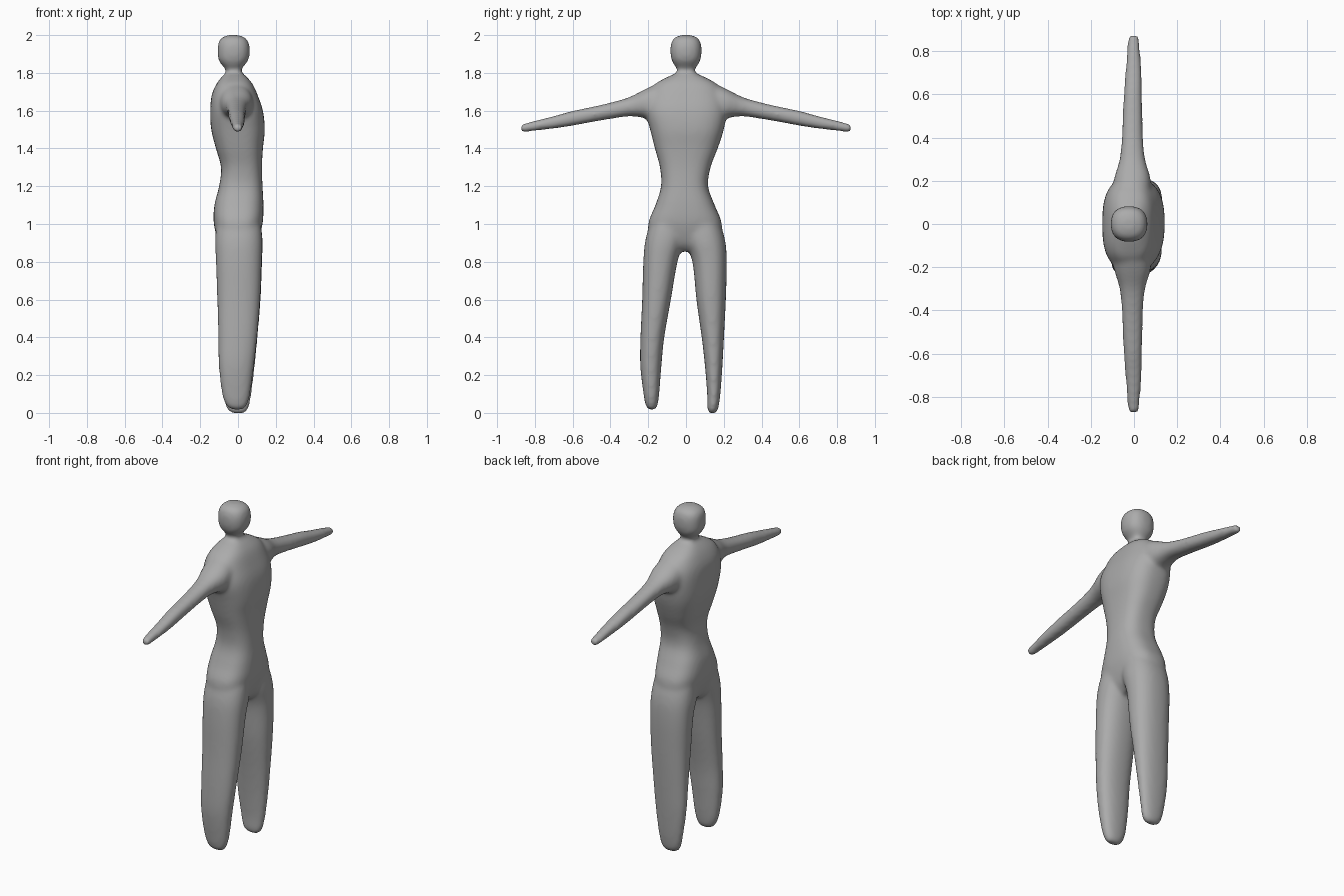
import bpy, bmesh, math

SIDES, STEPS = 40, 5
bm = bmesh.new()


def spline(a, b, c, d, t):
    return 0.5 * (2*b + (c-a)*t + (2*a-5*b+4*c-d)*t*t + (3*b-a-3*c+d)*t**3)


def loft(sections, place, power=2.0):
    """Skin rows of (position, u min, u max, v min, v max) with rounded rings."""
    n = len(sections)
    rows = []
    for i in range(n - 1):
        p = [sections[min(max(k, 0), n - 1)] for k in (i-1, i, i+1, i+2)]
        for s in range(STEPS):
            rows.append([spline(*q, s / STEPS) for q in zip(*p)])
    rows.append(sections[-1])
    rings = []
    for pos, u0, u1, v0, v1 in rows:
        ring = []
        for k in range(SIDES):
            a = 2 * math.pi * k / SIDES
            c, s = math.cos(a), math.sin(a)
            u = (u0+u1)/2 + (u1-u0)/2 * math.copysign(abs(c)**(2/power), c)
            v = (v0+v1)/2 + (v1-v0)/2 * math.copysign(abs(s)**(2/power), s)
            ring.append(bm.verts.new(place(pos, u, v)))
        rings.append(ring)
    faces = [bm.faces.new(rings[0]), bm.faces.new(rings[-1])]
    for r0, r1 in zip(rings, rings[1:]):
        for k in range(SIDES):
            j = (k + 1) % SIDES
            faces.append(bm.faces.new((r0[k], r0[j], r1[j], r1[k])))
    bmesh.ops.recalc_face_normals(bm, faces=faces)


def upright(z, x, y):
    return (x, y, z)


# torso and neck
loft([
    (0.855, -0.06, 0.06, -0.09, 0.08),
    (0.90, -0.10, 0.10, -0.18, 0.17),
    (1.00, -0.128, 0.13, -0.20, 0.19),
    (1.10, -0.125, 0.135, -0.162, 0.152),
    (1.20, -0.10, 0.13, -0.132, 0.117),
    (1.30, -0.09, 0.127, -0.138, 0.13),
    (1.40, -0.117, 0.132, -0.165, 0.168),
    (1.50, -0.142, 0.142, -0.19, 0.20),
    (1.60, -0.147, 0.132, -0.215, 0.215),
    (1.68, -0.14, 0.105, -0.20, 0.20),
    (1.74, -0.115, 0.078, -0.165, 0.165),
    (1.78, -0.085, 0.045, -0.095, 0.095),
    (1.805, -0.063, 0.02, -0.047, 0.047),
    (1.86, -0.063, 0.02, -0.042, 0.042)], upright, 2.7)

# head
loft([
    (1.81, -0.055, 0.01, -0.035, 0.035),
    (1.835, -0.08, 0.03, -0.058, 0.058),
    (1.87, -0.104, 0.056, -0.077, 0.077),
    (1.92, -0.108, 0.063, -0.083, 0.083),
    (1.96, -0.104, 0.057, -0.078, 0.078),
    (1.985, -0.088, 0.04, -0.063, 0.063),
    (2.0, -0.055, 0.005, -0.03, 0.03)], upright, 2.4)

# legs, slightly uneven, their tops buried in the hips
loft([
    (0.017, -0.03, 0.025, -0.195, -0.165),
    (0.035, -0.06, 0.045, -0.212, -0.152),
    (0.10, -0.085, 0.065, -0.225, -0.142),
    (0.25, -0.102, 0.085, -0.242, -0.13),
    (0.40, -0.105, 0.102, -0.241, -0.115),
    (0.60, -0.11, 0.118, -0.232, -0.08),
    (0.80, -0.117, 0.126, -0.226, -0.045),
    (0.92, -0.121, 0.129, -0.214, -0.008),
    (1.02, -0.108, 0.115, -0.18, -0.005),
    (1.10, -0.07, 0.08, -0.12, -0.02)], upright, 2.3)
loft([
    (-0.003, -0.025, 0.03, 0.125, 0.155),
    (0.02, -0.06, 0.055, 0.113, 0.17),
    (0.10, -0.08, 0.072, 0.112, 0.182),
    (0.25, -0.10, 0.09, 0.10, 0.193),
    (0.40, -0.105, 0.104, 0.083, 0.201),
    (0.60, -0.11, 0.12, 0.055, 0.211),
    (0.80, -0.117, 0.128, 0.034, 0.216),
    (0.92, -0.121, 0.13, -0.008, 0.206),
    (1.02, -0.108, 0.115, -0.005, 0.17),
    (1.10, -0.07, 0.08, 0.02, 0.11)], upright, 2.3)

# arms
for side in (-1, 1):
    loft([
        (0.08, -0.10, 0.08, 1.52, 1.75),
        (0.16, -0.10, 0.08, 1.53, 1.738),
        (0.22, -0.09, 0.075, 1.56, 1.712),
        (0.30, -0.067, 0.052, 1.57, 1.672),
        (0.40, -0.057, 0.042, 1.556, 1.643),
        (0.50, -0.053, 0.04, 1.539, 1.62),
        (0.60, -0.048, 0.038, 1.52, 1.599),
        (0.70, -0.041, 0.036, 1.505, 1.572),
        (0.80, -0.033, 0.029, 1.493, 1.547),
        (0.86, -0.028, 0.024, 1.486, 1.531),
        (0.876, -0.02, 0.017, 1.493, 1.525)],
        lambda y, x, z, s=side: (x, s * y, z), 2.2)

mesh = bpy.data.meshes.new("body")
bm.to_mesh(mesh)
bm.free()
body = bpy.data.objects.new("body", mesh)
bpy.context.collection.objects.link(body)

# darker grey than the default
grey = bpy.data.materials.new("dark_grey")
grey.diffuse_color = (0.41, 0.41, 0.41, 1)
mesh.materials.append(grey)

# fuse the parts into one smooth skin
fuse = body.modifiers.new("fuse", 'REMESH')
fuse.mode = 'VOXEL'
fuse.voxel_size = 0.01
fuse.use_smooth_shade = True
soften = body.modifiers.new("soften", 'SMOOTH')
soften.factor = 0.5
soften.iterations = 18
